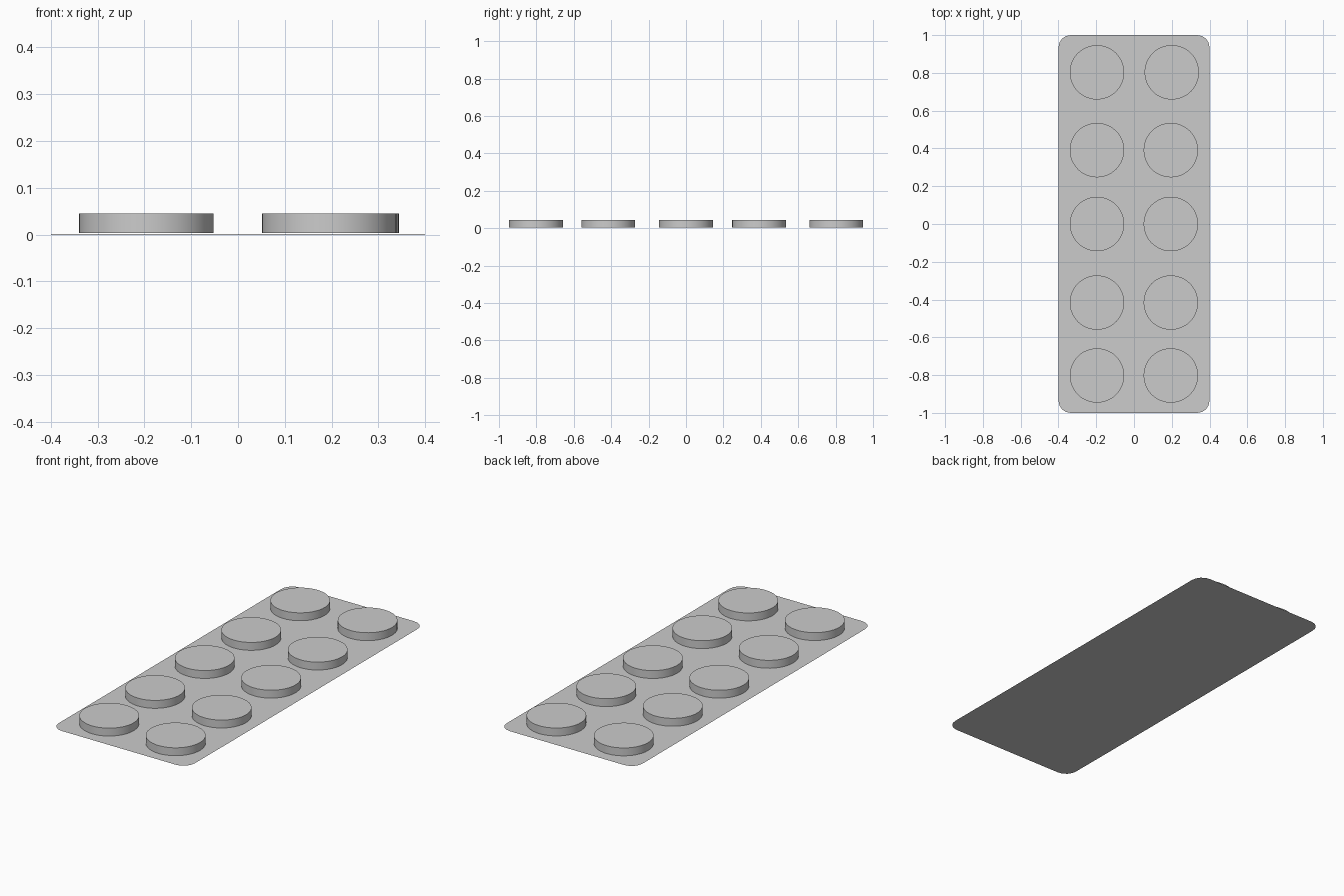
import bpy, bmesh

if "Cube" in bpy.data.objects:
    bpy.data.objects.remove(bpy.data.objects["Cube"])

def finish(name, bm):
    mesh = bpy.data.meshes.new(name)
    bm.to_mesh(mesh)
    bm.free()
    obj = bpy.data.objects.new(name, mesh)
    bpy.context.collection.objects.link(obj)
    return obj

# Paper-thin backing sheet with rounded corners and a tear line
bm = bmesh.new()
corners = [bm.verts.new((x, y, 0.001)) for x, y in
           ((-0.4, -1), (0.4, -1), (0.4, 1), (-0.4, 1))]
bm.faces.new(corners)
bmesh.ops.bevel(bm, geom=corners, offset=0.065, segments=4,
                profile=0.5, affect='VERTICES')
bmesh.ops.bisect_plane(bm, geom=bm.verts[:] + bm.edges[:] + bm.faces[:],
                       plane_co=(0, -0.61, 0), plane_no=(0, 1, 0))
for v in bm.verts:
    if v.co.y > -0.62:
        v.co.z = 0.0
finish("backing_sheet", bm)

# Two columns of five tablet blisters
RADIUS, BOTTOM, TOP = 0.144, 0.003, 0.045
for row, y in enumerate((-0.802, -0.416, 0.0, 0.391, 0.803)):
    for side, x in (("left", -0.196), ("right", 0.2 if row == 4 else 0.195)):
        bm = bmesh.new()
        bmesh.ops.create_cone(bm, cap_ends=True, segments=48, radius1=RADIUS,
                              radius2=RADIUS, depth=TOP - BOTTOM)
        for f in bm.faces:
            f.smooth = len(f.verts) == 4
        for e in bm.edges:
            e.smooth = all(f.smooth for f in e.link_faces)
        obj = finish(f"tablet_{side}_{row + 1}", bm)
        obj.location = (x, y, (TOP + BOTTOM) / 2)
